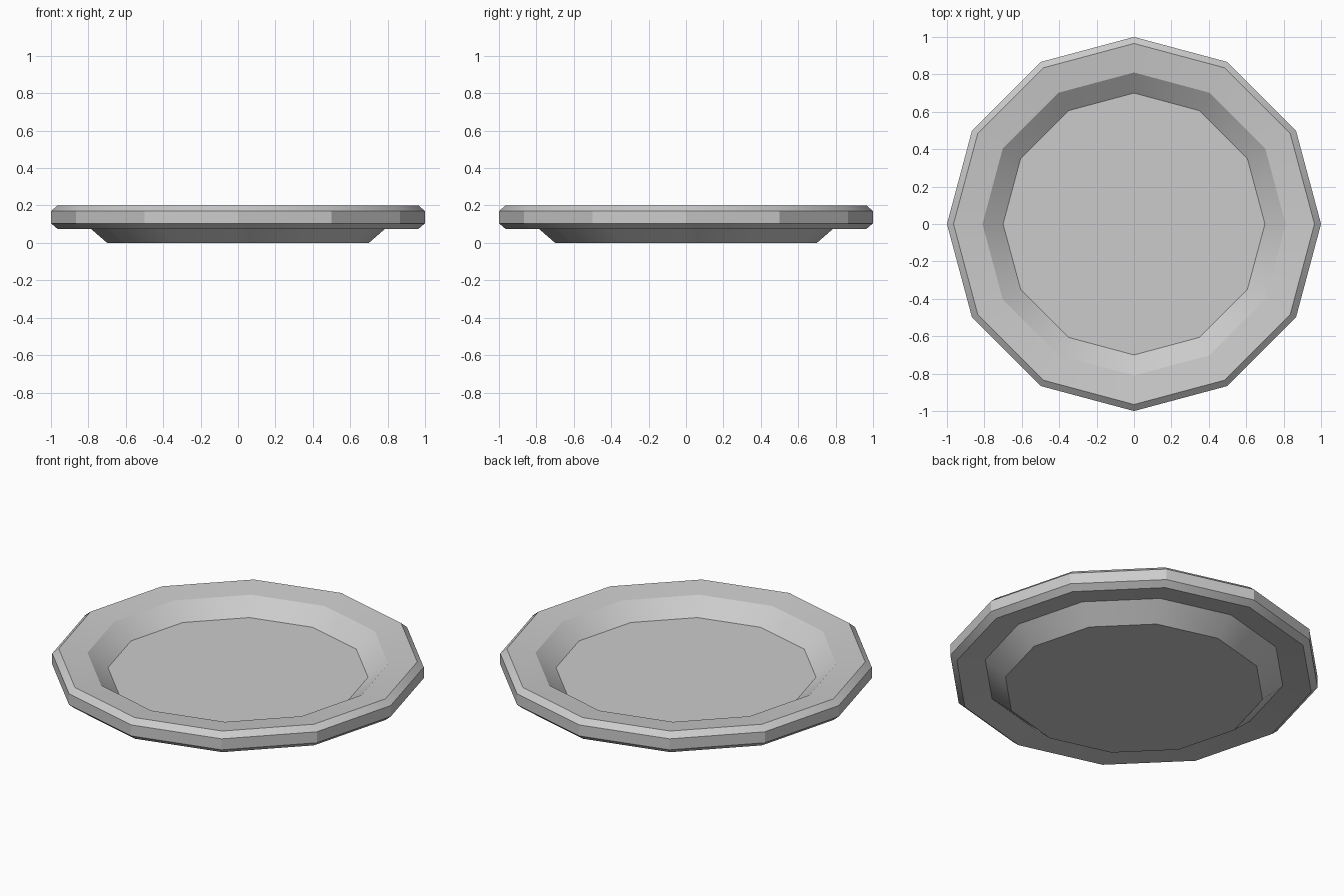
import bpy, bmesh, math

if "Cube" in bpy.data.objects:
    bpy.data.objects.remove(bpy.data.objects["Cube"])

SIDES = 12

# Closed plate cross-section (radius, height): upper floor to underside
PROFILE = [
    (0.70, 0.098), (0.81, 0.182),                 # well and its slope
    (0.965, 0.20), (1.0, 0.17),                   # rim top and chamfer
    (1.0, 0.105), (0.965, 0.075),                 # rim wall and lower chamfer
    (0.81, 0.096), (0.70, 0.0),                   # underside and foot
]

bm = bmesh.new()
rings = [[bm.verts.new((r * math.cos(2 * math.pi * i / SIDES),
                        r * math.sin(2 * math.pi * i / SIDES), z))
          for i in range(SIDES)] for r, z in PROFILE]
for a, b in zip(rings, rings[1:]):
    for i in range(SIDES):
        j = (i + 1) % SIDES
        bm.faces.new((a[i], b[i], b[j], a[j]))

# Eating surface and base
bm.faces.new(rings[0])
bm.faces.new(rings[-1][::-1])
bmesh.ops.recalc_face_normals(bm, faces=bm.faces)

mesh = bpy.data.meshes.new("plate")
bm.to_mesh(mesh)
bm.free()
plate = bpy.data.objects.new("plate", mesh)
bpy.context.collection.objects.link(plate)

# Smooth the shallow slopes, keep the rim facets crisp
bpy.context.view_layer.objects.active = plate
plate.select_set(True)
bpy.ops.object.shade_smooth_by_angle(angle=math.radians(29.5))
